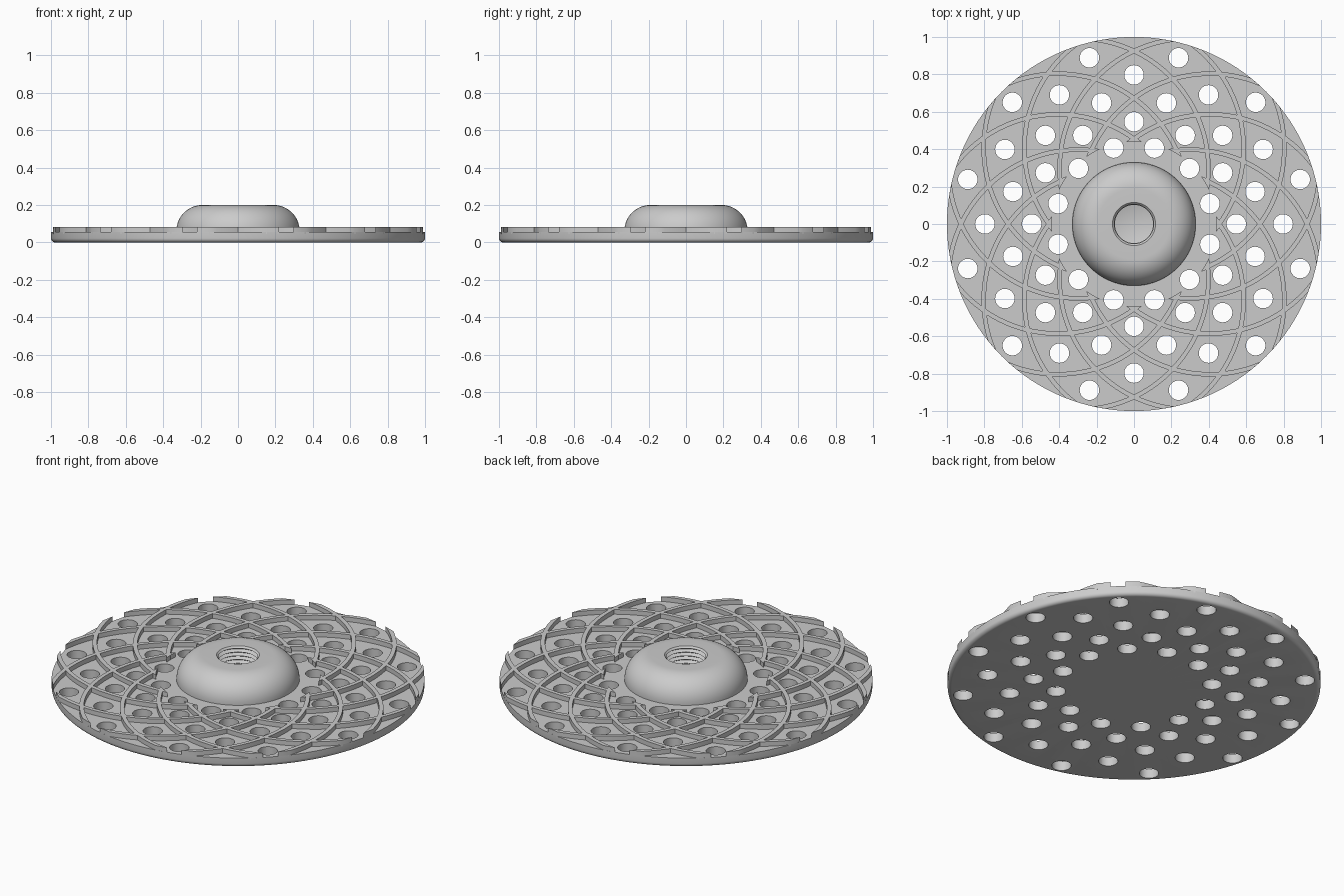
import bpy, bmesh
from math import pi, cos, sin, acos, sqrt, radians

if "Cube" in bpy.data.objects:
    bpy.data.objects.remove(bpy.data.objects["Cube"])

PLATE_TOP = 0.055
RIB_TOP = 0.082
SEGMENTS = 128

grey = bpy.data.materials.new("plain grey")
grey.use_nodes = True
colour = (0.6, 0.6, 0.6, 1)
grey.diffuse_color = colour
grey.node_tree.nodes["Principled BSDF"].inputs["Base Color"].default_value = colour


def finish(bm, name):
    bmesh.ops.remove_doubles(bm, verts=bm.verts, dist=1e-5)
    bmesh.ops.recalc_face_normals(bm, faces=bm.faces)
    mesh = bpy.data.meshes.new(name)
    bm.to_mesh(mesh)
    bm.free()
    mesh.materials.append(grey)
    obj = bpy.data.objects.new(name, mesh)
    bpy.context.collection.objects.link(obj)
    return obj


def select_only(obj):
    bpy.ops.object.select_all(action="DESELECT")
    obj.select_set(True)
    bpy.context.view_layer.objects.active = obj


def smooth(obj, angle=35):
    select_only(obj)
    bpy.ops.object.shade_smooth_by_angle(angle=radians(angle))


def lathe(name, profile):
    """Revolve (radius, height) points around z."""
    bm = bmesh.new()
    verts = [bm.verts.new((r, 0, z)) for r, z in profile]
    edges = [bm.edges.new(pair) for pair in zip(verts, verts[1:])]
    bmesh.ops.spin(bm, geom=verts + edges, cent=(0, 0, 0), axis=(0, 0, 1),
                   angle=2 * pi, steps=SEGMENTS, use_merge=True)
    return finish(bm, name)


# Flat disc with a rounded lower edge
fillet = 0.022
corner = [(1 - fillet + fillet * sin(a), fillet - fillet * cos(a))
          for a in (i * pi / 10 for i in range(6))]
plate = lathe("base_plate", [(0, 0)] + corner + [(1, PLATE_TOP), (0, PLATE_TOP)])

# Five staggered rings of round holes cut through the disc
bm = bmesh.new()
for ring, radius in enumerate((0.92, 0.797, 0.67, 0.547, 0.42)):
    for k in range(12):
        a = (k + (0 if ring % 2 else 0.5)) * pi / 6
        made = bmesh.ops.create_cone(bm, cap_ends=True, segments=32,
                                     radius1=0.052, radius2=0.052, depth=0.4)
        bmesh.ops.translate(bm, verts=made["verts"],
                            vec=(radius * cos(a), radius * sin(a), 0))
cutter = finish(bm, "hole_cutter")
cutter.hide_render = True
cut = plate.modifiers.new("holes", "BOOLEAN")
cut.operation = "DIFFERENCE"
cut.solver = "EXACT"
cut.object = cutter
select_only(plate)
bpy.ops.object.modifier_apply(modifier=cut.name)
bpy.data.objects.remove(cutter)
smooth(plate)

# Curved ribs: arcs of twelve offset circles, trimmed to the rim and hub clearing
OFFSET, ARC, HALF = 0.42, 0.695, 0.012
INNER, OUTER, STEPS = 0.44, 1.0, 28


def arc_point(radius, f, turn, side):
    """Point at fraction f along one edge of a rib, in plan."""
    t0, t1 = (acos((r * r - OFFSET ** 2 - radius ** 2) / (2 * OFFSET * radius))
              for r in (INNER, OUTER))
    t = t0 + (t1 - t0) * f
    x, y = OFFSET + radius * cos(t), side * radius * sin(t)
    return x * cos(turn) - y * sin(turn), x * sin(turn) + y * cos(turn)


bm = bmesh.new()
for k in range(12):
    for side in (-1, 1):
        turn = (k + 0.5) * pi / 6
        sections = []
        for i in range(STEPS + 1):
            a = arc_point(ARC - HALF, i / STEPS, turn, side)
            b = arc_point(ARC + HALF, i / STEPS, turn, side)
            low, high = PLATE_TOP - 0.01, RIB_TOP
            sections.append([bm.verts.new((*p, z)) for p, z in
                             ((a, low), (a, high), (b, high), (b, low))])
        for s, t in zip(sections, sections[1:]):
            for j in range(4):
                n = (j + 1) % 4
                bm.faces.new((s[j], s[n], t[n], t[j]))
        bm.faces.new(sections[0])
        bm.faces.new(sections[-1])
smooth(finish(bm, "crossing_ribs"))

# Domed hub with a blind threaded socket
dome = [(0.19 + 0.14 * cos(a), 0.06 + 0.14 * sin(a))
        for a in (i * pi / 28 for i in range(15))]
thread = [(0.102 if i % 2 else 0.12, 0.18 - 0.011 * i) for i in range(11)]
hub = lathe("threaded_hub", [(0.33, 0.045)] + dome +
            [(0.115, 0.2), (0.105, 0.19)] + thread + [(0.105, 0.062), (0, 0.062)])
smooth(hub)
